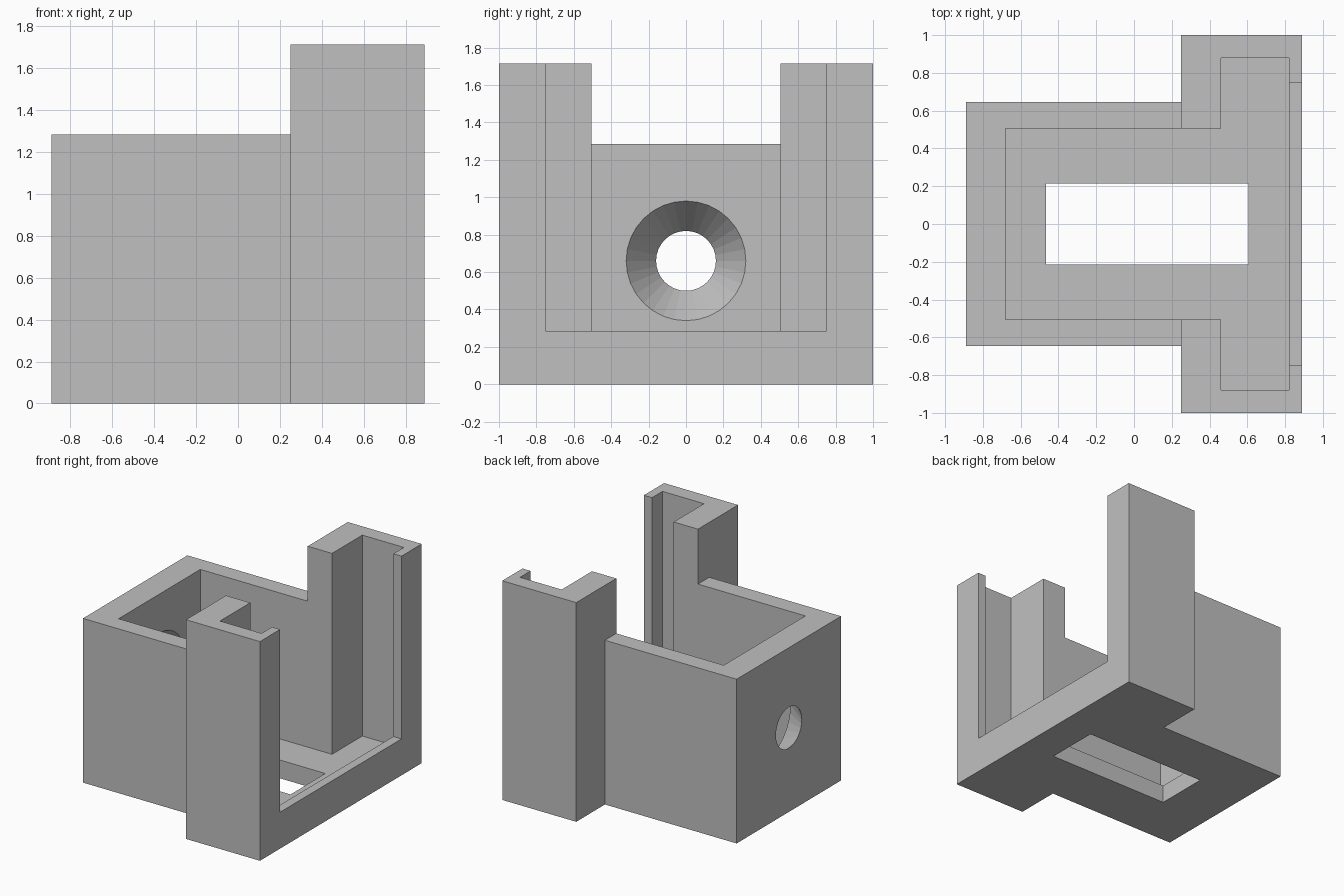
import bpy, bmesh, math
from mathutils import Matrix

old = bpy.data.objects.get("Cube")
if old:
    bpy.data.objects.remove(old, do_unlink=True)

grey = bpy.data.materials.new("plain_grey")
grey.use_nodes = True
colour = (0.53, 0.53, 0.53, 1)
grey.diffuse_color = colour
grey.node_tree.nodes["Principled BSDF"].inputs["Base Color"].default_value = colour


def add_object(name, bm):
    bmesh.ops.recalc_face_normals(bm, faces=bm.faces)
    mesh = bpy.data.meshes.new(name)
    bm.to_mesh(mesh)
    bm.free()
    mesh.materials.append(grey)
    obj = bpy.data.objects.new(name, mesh)
    bpy.context.collection.objects.link(obj)
    return obj


def prism(name, outline, z0, z1):
    """Extrude a plan outline from z0 up to z1."""
    bm = bmesh.new()
    face = bm.faces.new([bm.verts.new((x, y, z0)) for x, y in outline])
    top = bmesh.ops.extrude_face_region(bm, geom=[face])["geom"]
    moved = [v for v in top if isinstance(v, bmesh.types.BMVert)]
    bmesh.ops.translate(bm, verts=moved, vec=(0, 0, z1 - z0))
    return add_object(name, bm)


def block(name, x0, x1, half, z0, z1):
    return prism(name, [(x0, -half), (x1, -half), (x1, half), (x0, half)], z0, z1)


def combine(target, tool, operation):
    """Apply one boolean and discard its helper."""
    tool.hide_render = True
    mod = target.modifiers.new(tool.name, "BOOLEAN")
    mod.operation, mod.object, mod.solver = operation, tool, "EXACT"
    bpy.context.view_layer.update()
    result = bpy.data.meshes.new_from_object(
        target.evaluated_get(bpy.context.evaluated_depsgraph_get()))
    target.modifiers.clear()
    target.data = result
    bpy.data.objects.remove(tool, do_unlink=True)


# Outer body: rear box and taller, wider head
housing = block("housing", 0.25, 0.89, 1.0, 0, 1.715)
combine(housing, block("rear_box", -0.89, 0.5, 0.645, 0, 1.285), "UNION")

# Inner cavity with a side slot in each post
half_outline = [(-0.68, 0.505), (0.46, 0.505), (0.46, 0.88), (0.82, 0.88)]
outline = half_outline + [(x, -y) for x, y in reversed(half_outline)]
combine(housing, prism("cavity", outline, 0.143, 2), "DIFFERENCE")

# Open mouth above the low sill, and floor window
combine(housing, block("mouth", 0.7, 1, 0.75, 0.285, 2), "DIFFERENCE")
combine(housing, block("floor_window", -0.465, 0.605, 0.215, -0.1, 0.25), "DIFFERENCE")

# Conical screw hole through the end wall, widening inwards
bm = bmesh.new()
slope = 0.16 / 0.21
extra = 0.05
bmesh.ops.create_cone(bm, cap_ends=True, segments=32,
                      radius1=0.16 - extra * slope, radius2=0.32 + extra * slope,
                      depth=0.21 + 2 * extra,
                      matrix=Matrix.Translation((-0.785, 0, 0.66))
                      @ Matrix.Rotation(math.pi / 2, 4, "Y"))
combine(housing, add_object("screw_hole", bm), "DIFFERENCE")
